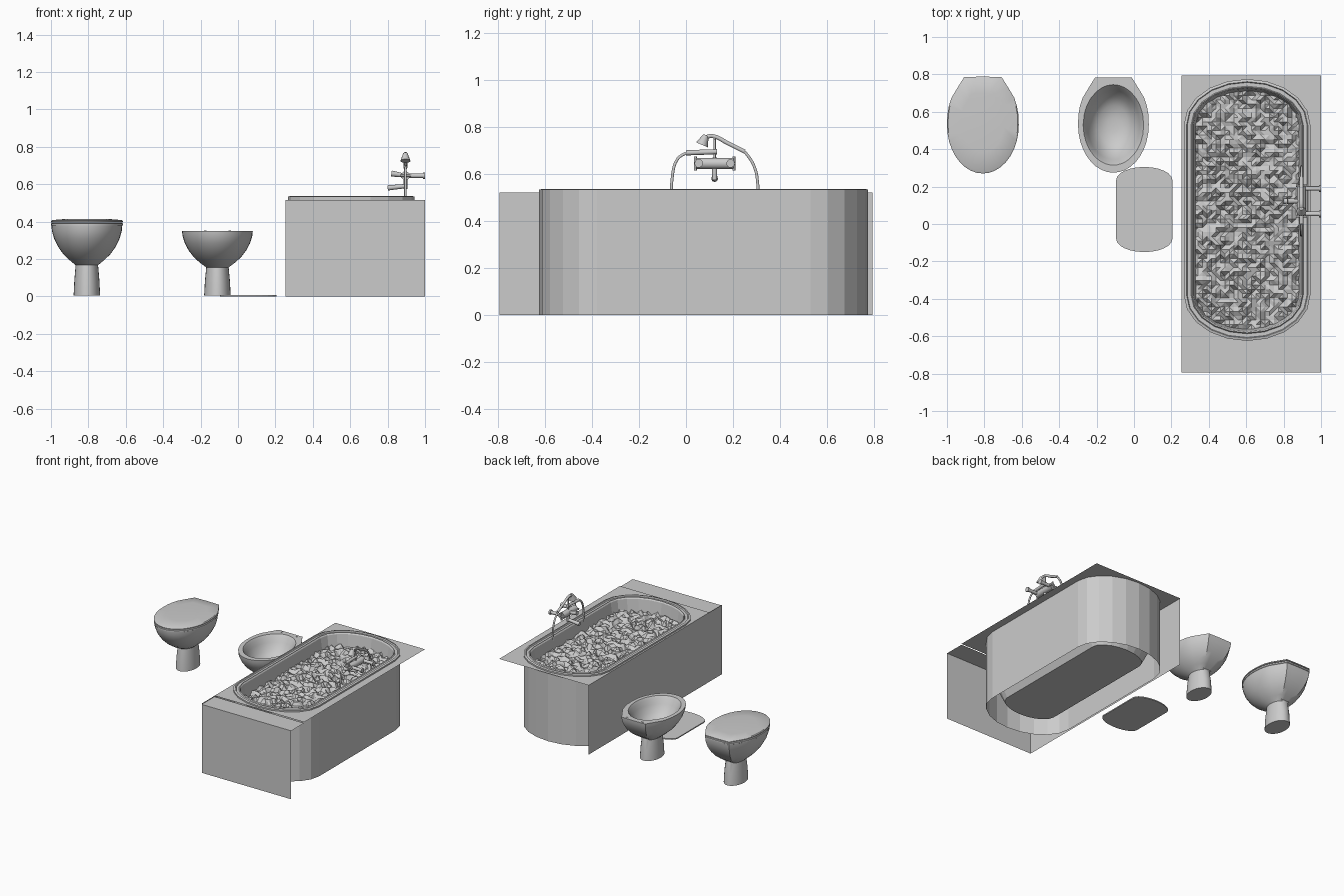
import bpy, bmesh, math, random
from mathutils import Vector

random.seed(4)
if "Cube" in bpy.data.objects:
    bpy.data.objects.remove(bpy.data.objects["Cube"])


def finish(name, bm, smooth=False):
    if smooth is not None:
        bmesh.ops.recalc_face_normals(bm, faces=bm.faces)
    mesh = bpy.data.meshes.new(name)
    bm.to_mesh(mesh)
    bm.free()
    obj = bpy.data.objects.new(name, mesh)
    bpy.context.collection.objects.link(obj)
    if smooth:
        bpy.ops.object.select_all(action="DESELECT")
        obj.select_set(True)
        bpy.context.view_layer.objects.active = obj
        bpy.ops.object.shade_smooth_by_angle(angle=math.radians(35))
    return obj


def loft(name, rings, cap_start=True, cap_end=True, smooth=False):
    """Skin a stack of closed rings that share one point count."""
    bm = bmesh.new()
    loops = [[bm.verts.new(p) for p in ring] for ring in rings]
    for a, b in zip(loops, loops[1:]):
        for i in range(len(a)):
            j = (i + 1) % len(a)
            bm.faces.new((a[i], a[j], b[j], b[i]))
    if cap_start:
        bm.faces.new(loops[0])
    if cap_end:
        bm.faces.new(loops[-1])
    return finish(name, bm, smooth)


def panel(name, corners):
    bm = bmesh.new()
    bm.faces.new([bm.verts.new(c) for c in corners])
    return finish(name, bm)


def rod(name, start, end, r1, r2=None, sides=12):
    """Straight cylinder or cone between two points."""
    start, end = Vector(start), Vector(end)
    axis = end - start
    turn = axis.to_track_quat("Z", "Y")
    rings = []
    for centre, r in ((start, r1), (end, r1 if r2 is None else r2)):
        rings.append([centre + turn @ Vector((r * math.cos(a), r * math.sin(a), 0))
                      for a in (math.tau * i / sides for i in range(sides))])
    return loft(name, rings, smooth=True)


def tube(name, points, radius):
    curve = bpy.data.curves.new(name, "CURVE")
    curve.dimensions = "3D"
    curve.bevel_depth = radius
    curve.bevel_resolution = 1
    curve.use_fill_caps = True
    curve.resolution_u = 4
    spline = curve.splines.new("BEZIER")
    spline.bezier_points.add(len(points) - 1)
    for bp, p in zip(spline.bezier_points, points):
        bp.co = p
        bp.handle_left_type = bp.handle_right_type = "AUTO"
    obj = bpy.data.objects.new(name, curve)
    bpy.context.collection.objects.link(obj)
    return obj


# Bathtub: skirt, lipped rim and basin in one skin
TUB_X, Y_FRONT, Y_BACK, HALF, END = 0.605, -0.38, 0.53, 0.338, 0.245


def tub_ring(inset, z, steps=10):
    ring = []
    for y, base in ((Y_BACK, 0), (Y_FRONT, math.pi)):
        for i in range(steps + 1):
            a = base + math.pi * i / steps
            ring.append((TUB_X + (HALF - inset) * math.cos(a),
                         y + (END - inset) * math.sin(a), z))
    return ring


TUB_PROFILE = [(0, 0), (0, .533), (.014, .537), (.018, .528), (.038, .528),
               (.043, .535), (.05, .525), (.065, .42), (.085, .14), (.13, .05)]
loft("bathtub", [tub_ring(*p) for p in TUB_PROFILE], cap_start=False)

# Surround top with the tub opening cut out
X0, X1, Y0, Y1, TOP = 0.255, 1.0, -0.795, 0.795, 0.522
SPLIT = -0.642
bm = bmesh.new()
for outline in ([(X0, SPLIT, TOP), (X1, SPLIT, TOP), (X1, Y1, TOP), (X0, Y1, TOP)],
                tub_ring(0.004, TOP)):
    vs = [bm.verts.new(p) for p in outline]
    for a, b in zip(vs, vs[1:] + vs[:1]):
        bm.edges.new((a, b))
bmesh.ops.triangle_fill(bm, edges=bm.edges[:], use_beauty=True)
finish("surround_top", bm)

# Front shelf and the two side panels
LOW = TOP - 0.007
panel("front_shelf", [(X0, Y0, LOW), (X1, Y0, LOW), (X1, SPLIT, LOW), (X0, SPLIT, LOW)])
panel("front_panel", [(X0, Y0, 0), (X1, Y0, 0), (X1, Y0, LOW), (X0, Y0, LOW)])
panel("side_panel", [(X0, Y1, 0), (X0, Y0, 0), (X0, Y0, TOP), (X0, Y1, TOP)])


# Foam: a jagged sheet trimmed to the basin
def in_tub(x, y, inset):
    dy = max(y - Y_BACK, Y_FRONT - y, 0)
    return ((x - TUB_X) / (HALF - inset)) ** 2 + (dy / (END - inset)) ** 2 < 1


bm = bmesh.new()
bmesh.ops.create_grid(bm, x_segments=26, y_segments=56, size=1)
for v in bm.verts:
    v.co = (TUB_X + v.co.x * 0.31, 0.075 + v.co.y * 0.66,
            0.44 + random.choice((-.016, -.008, 0, .008, .016)))
outside = [f for f in bm.faces
           if not in_tub(f.calc_center_median().x, f.calc_center_median().y, 0.055)]
bmesh.ops.delete(bm, geom=outside, context="FACES")
for f in bm.faces[:]:
    bmesh.ops.triangulate(bm, faces=[f], quad_method=random.choice(("FIXED", "ALTERNATE")))
finish("foam", bm)

# Shared oval outline for toilet, lid and bidet, relative to the pivot
PIVOT = 0.56
half = [(0.192 * math.sin(a), -0.03 - 0.26 * math.cos(a))
        for a in (math.pi / 2 * i / 9 for i in range(10))]
half += [(.19, .025), (.182, .07), (.168, .115), (.135, .17), (.1, .226), (.05, .227)]
OVAL = half + [(0, .228)] + [(-x, y) for x, y in reversed(half[1:])]


def oval_ring(cx, scale, z):
    return [(cx + x * scale, PIVOT + y * scale, z) for x, y in OVAL]


def ellipse_ring(cx, rx, ry, z, cy=PIVOT):
    ring = []
    for x, y in OVAL:
        a = math.atan2(y + .03, x)
        ring.append((cx + rx * math.cos(a), cy + ry * math.sin(a), z))
    return ring


def bowl_outside(cx, stretch):
    rings = [ellipse_ring(cx, rx, ry, z * stretch) for rx, ry, z in
             ((.071, .105, .004), (.067, .1, .08), (.06, .088, .155))]
    return rings + [oval_ring(cx, s, z * stretch) for s, z in
                    ((.37, .163), (.5, .182), (.66, .21), (.8, .245),
                     (.91, .285), (.975, .325), (.985, .35))]


# Toilet with closed seat and lid
TOILET_X, BIDET_X = -0.808, -0.11
loft("toilet_bowl", bowl_outside(TOILET_X, 1.08), smooth=True)
loft("toilet_seat", [oval_ring(TOILET_X, s, z) for s, z in
                     ((.97, .376), (1, .38), (1, .39), (.97, .393))], smooth=True)
loft("toilet_lid", [oval_ring(TOILET_X, s, z) for s, z in
                    ((.97, .394), (1, .397), (1, .403), (.97, .408), (.6, .414))],
     smooth=True)

# Bidet with an open basin
basin = [ellipse_ring(BIDET_X, rx, ry, z, 0.53) for rx, ry, z in
         ((.162, .215, .35), (.152, .203, .335), (.14, .185, .3), (.115, .15, .25),
          (.08, .105, .215), (.03, .04, .202))]
loft("bidet", bowl_outside(BIDET_X, 1) + basin, smooth=True)
rod("bidet_drain", (BIDET_X, .53, .2), (BIDET_X, .53, .205), .008)
for side in (-1, 1):
    x = BIDET_X + side * 0.065
    rod("bidet_fixing", (x, .765, .345), (x, .765, .353), .007)

# Bath mat
mat = []
for cy, base in ((.235, 0), (-.08, math.pi)):
    for i in range(13):
        a = base + math.pi * i / 12
        mat.append((.055 + .15 * math.cos(a), cy + .07 * math.sin(a)))
loft("bath_mat", [[(x, y, z) for x, y in mat] for z in (0, .008)])

# Tap: mixer body, wall pipes, cross handles
FX, FY, FZ = 0.895, 0.122, 0.645
rod("mixer_body", (FX, FY - .08, FZ), (FX, FY + .08, FZ), .024)
for side in (-1, 1):
    y = FY + side * 0.068
    rod("wall_pipe", (FX, y, FZ), (X1, y, FZ), .012)
    rod("wall_flange", (X1 - .012, y, FZ), (X1, y, FZ), .018)
    y = FY + side * 0.082
    for dx, dz in ((.03, 0), (0, .03)):
        rod("cross_handle", (FX - dx, y, FZ - dz), (FX + dx, y, FZ + dz), .006)
rod("diverter_handle", (FX, FY, FZ), (FX - .075, FY, FZ + .012), .01, .016)
rod("spout_stem", (FX, FY, FZ), (FX, FY, .575), .011)
rod("spout", (FX + .005, FY, .59), (.8, FY, .58), .011, .014)
rod("cradle", (FX, FY, FZ), (FX, FY, .75), .005)

# Hand shower and its hose ends
tube("shower_handle", [(FX, .25, .695), (FX, .18, .73), (FX, .11, .762), (FX, .08, .755)], .01)
rod("shower_head", (FX, .085, .765), (FX, .068, .724), .012, .027)
tube("rear_hose", [(FX, .25, .695), (FX, .282, .65), (FX, .302, .59), (FX, .304, .44)], .007)
rod("hose_coupling", (FX, FY + .01, .695), (FX, 0, .69), .011)
tube("front_hose", [(FX, 0, .69), (FX, -.035, .665), (FX, -.057, .6), (FX, -.058, .44)], .007)
